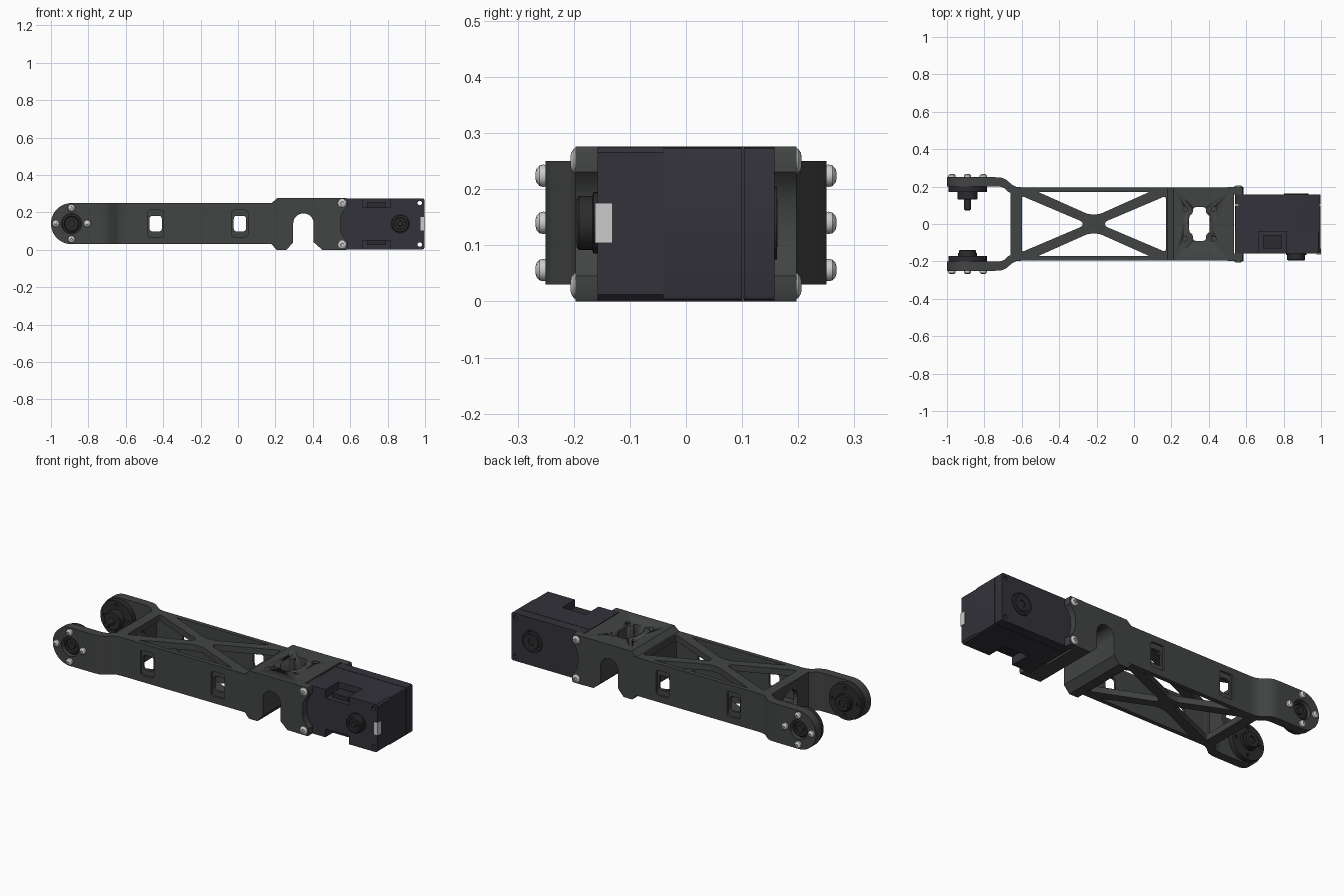
import bpy, bmesh, math
from mathutils import Matrix, Vector

if "Cube" in bpy.data.objects:
    bpy.data.objects.remove(bpy.data.objects["Cube"])

def material(name, col):
    m = bpy.data.materials.new(name)
    m.diffuse_color = (*col, 1)
    m.use_nodes = True
    m.node_tree.nodes["Principled BSDF"].inputs["Base Color"].default_value = m.diffuse_color
    return m

FRAME = material("frame_grey", (0.055, 0.057, 0.057))
DARK = material("motor_black", (0.034, 0.032, 0.042))
BLACK = material("hub_black", (0.025, 0.025, 0.028))
STEEL = material("steel", (0.55, 0.55, 0.54))

AXES = {  # local (a, b, depth) to world
    'x': Matrix(((0, 0, 1), (1, 0, 0), (0, 1, 0))),
    'y': Matrix(((1, 0, 0), (0, 0, 1), (0, 1, 0))),
    'z': Matrix.Identity(3)}

def finish(name, bm, mat):
    bmesh.ops.remove_doubles(bm, verts=bm.verts, dist=1e-5)
    bmesh.ops.recalc_face_normals(bm, faces=bm.faces)
    me = bpy.data.meshes.new(name)
    bm.to_mesh(me)
    bm.free()
    me.materials.append(mat)
    me.shade_smooth()
    me.set_sharp_from_angle(angle=math.radians(30))
    ob = bpy.data.objects.new(name, me)
    bpy.context.collection.objects.link(ob)
    return ob

def extrude(name, outer, lo, hi, axis, mat=FRAME, holes=()):
    """Fill a 2D outline (with holes) and extrude it from lo to hi along an axis."""
    cu = bpy.data.curves.new(name, 'CURVE')
    cu.dimensions, cu.fill_mode, cu.extrude = '2D', 'BOTH', abs(hi - lo) / 2
    for loop in (outer, *holes):
        sp = cu.splines.new('POLY')
        sp.points.add(len(loop) - 1)
        for p, q in zip(sp.points, loop):
            p.co = (q[0], q[1], 0, 1)
        sp.use_cyclic_u = True
    tmp = bpy.data.objects.new("tmp", cu)
    bpy.context.collection.objects.link(tmp)
    me = bpy.data.meshes.new_from_object(tmp.evaluated_get(bpy.context.evaluated_depsgraph_get()))
    bm = bmesh.new()
    bm.from_mesh(me)
    for v in bm.verts:
        v.co = AXES[axis] @ (v.co + Vector((0, 0, (lo + hi) / 2)))
    bpy.data.objects.remove(tmp)
    bpy.data.meshes.remove(me)
    return finish(name, bm, mat)

def lathe(name, prof, c, s, mat, n=32):
    """Spin (radius, height) points about the y axis, heights going in direction s."""
    bm = bmesh.new()
    rings = [[bm.verts.new((c[0] + r * math.cos(k * math.tau / n), c[1] + s * h,
                            c[2] + r * math.sin(k * math.tau / n))) for k in range(n)] for r, h in prof]
    for a, b in zip(rings, rings[1:]):
        for k in range(n):
            j = (k + 1) % n
            bm.faces.new((a[k], a[j], b[j], b[k]))
    bm.faces.new(rings[0])
    bm.faces.new(rings[-1])
    return finish(name, bm, mat)

def fillet(pts, r, n=4):
    out, m = [], len(pts)
    for i in range(m):
        p, a, b = Vector(pts[i]), Vector(pts[i - 1]), Vector(pts[(i + 1) % m])
        p0 = p + (a - p).normalized() * min(r, (a - p).length * .49)
        p1 = p + (b - p).normalized() * min(r, (b - p).length * .49)
        for k in range(n + 1):
            t = k / n
            out.append(tuple(p0 * (1 - t) ** 2 + p * 2 * t * (1 - t) + p1 * t * t))
    return out

def arc(x, y, r, a0, a1, n):
    return [(x + r * math.cos(math.radians(a0 + (a1 - a0) * k / n)),
             y + r * math.sin(math.radians(a0 + (a1 - a0) * k / n))) for k in range(n + 1)]

def circle(x, y, r, n=24):
    return arc(x, y, r, 0, 360, n)[:-1]

def rect(x0, x1, y0, y1):
    return [(x0, y0), (x1, y0), (x1, y1), (x0, y1)]

def screw(name, x, y, z, s, r=0.02, h=0.018):
    lathe(name, [(r * .9, -.004), (r, .2 * h), (r * .93, .6 * h), (r * .65, .9 * h), (r * .35, h),
                 (r * .3, h * .6)], (x, y, z), s, STEEL, 16)

ZC, HX, TX = 0.14, -0.89, -0.215   # hub height, hub x, truss centre x

# Truss plates, top and bottom
tri = []
for s in (-1, 1):
    tri.append(fillet([(TX + s * .385, -.15), (TX + s * .385, .15), (TX + s * .06, .012), (TX + s * .06, -.012)], .015))
    tri.append(fillet([(TX - .31, s * .177), (TX + .31, s * .177), (TX + .03, s * .052), (TX - .03, s * .052)], .015))
for nm, z in (("bottom", .03), ("top", .215)):
    extrude(nm + "_truss", rect(-.66, .21, -.19, .19), z, z + .035, 'z', holes=tri)

# End wall behind the fork
extrude("fork_wall", rect(-.18, .18, .032, .248), -.66, -.635, 'x', holes=[circle(0, ZC, .07)])

# Motor bracket block with cross channel
block_side = [(.18, .03), (.205, 0), (.26, 0), (.295, .04)] + arc(.35, .14, .055, 180, 0, 16) + \
             [(.405, .04), (.45, 0), (.535, 0), (.535, .276), (.21, .276), (.18, .25)]
block = extrude("bracket_block", block_side, -.195, .195, 'y')
slot = fillet([(.315, -.09), (.385, -.09), (.385, -.055), (.405, -.045), (.405, .045), (.385, .055),
               (.385, .09), (.315, .09), (.315, .055), (.295, .045), (.295, -.045), (.315, -.055)], .018)
cutters = [extrude("slot_cutter", slot, .1, .4, 'z')]
cutters += [extrude("hole_cutter", circle(.35 + i * .077, j * .08, .013, 16), .23, .4, 'z')
            for i in (-1, 1) for j in (-1, 1)]
for c in cutters:
    c.hide_render = True
    md = block.modifiers.new("cut", 'BOOLEAN')
    md.operation, md.object, md.solver = 'DIFFERENCE', c, 'EXACT'
cut = bpy.data.meshes.new_from_object(block.evaluated_get(bpy.context.evaluated_depsgraph_get()))
block.modifiers.clear()
block.data = cut
for c in cutters:
    bpy.data.objects.remove(c)

for s, side in ((-1, "front"), (1, "back")):
    # Side walls with stepped windows
    for nm, y0, y1, dx, dz in (("wall", .184, .196, .043, .072), ("wall_lining", .171, .184, .033, .042)):
        wins = [fillet(rect(TX + k * .225 - dx, TX + k * .225 + dx, ZC - dz, ZC + dz), .018) for k in (-1, 1)]
        extrude(f"{side}_{nm}", rect(-.63, .2, .03, .25), s * y0, s * y1, 'y', holes=wins)
    # Fork arm: bend and rounded end
    bend = [(-.74, .25), (-.71, .248), (-.685, .238), (-.65, .209), (-.63, .199), (-.6, .196),
            (-.6, .171), (-.65, .165), (-.67, .17), (-.69, .19), (-.71, .199), (-.74, .2)]
    extrude(side + "_arm_bend", [(x, s * y) for x, y in bend], .03, .25, 'z')
    extrude(side + "_arm_end", arc(HX, ZC, .11, 90, 270, 28) + [(-.74, .03), (-.74, .25)],
            s * .2, s * .25, 'y', holes=[circle(HX, ZC, .055, 32)])
    # Hub disc, boss and its screws
    dots = [circle(HX + .078 * math.cos(a), ZC + .078 * math.sin(a), .01, 12)
            for a in [k * math.pi / 2 for k in range(4)]]
    extrude(side + "_hub_disc", circle(HX, ZC, .103, 40), s * .17, s * .2, 'y', BLACK, dots)
    lathe(side + "_hub_boss", [(.05, 0), (.05, .075), (.04, .08), (.036, .07), (.02, .07), (.02, .085), (.008, .085)],
          (HX, s * .155, ZC), s, BLACK)
    for k in range(4):
        a = k * math.pi / 2
        screw(side + "_hub_screw", HX + .084 * math.cos(a), s * .25, ZC + .084 * math.sin(a), s)
    # Motor mounting ear
    ear = [(.5, 0), (.58, 0), (.585, .01), (.585, .045), (.57, .06), (.552, .09), (.546, .138),
           (.552, .186), (.57, .216), (.585, .231), (.585, .266), (.58, .276), (.5, .276)]
    extrude(side + "_ear", ear, s * .158, s * .197, 'y')
    for z in (.028, .25):
        screw(side + "_ear_screw", .557, s * .19, z, s, .024, .016)

# Hub inner ends: long shaft at the back, short boss at the front
lathe("back_shaft", [(.053, .17), (.053, .135), (.048, .13), (.018, .13), (.018, .078), (.014, .073)],
      (HX, 0, ZC), 1, BLACK)
lathe("front_boss", [(.045, .17), (.045, .142), (.04, .138), (.02, .138), (.02, .15)], (HX, 0, ZC), -1, BLACK)

# Motor body in three slabs around a core, front slab notched for plugs
holes = [circle(.972, z, .012, 16) for z in (.028, .25)]
body = fillet(rect(.54, .997, .002, .275), .01, 2)
notched = [(.54, .002), (.665, .002), (.665, .05), (.815, .05), (.815, .002), (.987, .002), (.997, .012),
           (.997, .265), (.987, .275), (.815, .275), (.815, .227), (.665, .227), (.665, .275), (.54, .275)]
extrude("motor_front", notched, -.158, -.04, 'y', DARK, holes)
extrude("motor_middle", body, -.04, .1, 'y', DARK, holes)
extrude("motor_core", rect(.56, .993, .006, .271), .09, .11, 'y', DARK, holes)
extrude("motor_back", body, .103, .158, 'y', DARK, holes)

# Plug sockets in the notches
for nm, z in (("bottom_socket", .025), ("top_socket", .227)):
    extrude(nm, rect(.69, .79, z, z + .025), -.13, -.06, 'y', BLACK)

# Motor output horn, rear bearing and cable tab
lathe("output_horn", [(.055, 0), (.055, .008), (.048, .01), (.048, .034), (.043, .038), (.032, .038),
                      (.03, .028), (.016, .028), (.014, .036), (.006, .036)], (.867, -.157, ZC), -1, BLACK)
lathe("rear_bearing", [(.065, 0), (.065, .005), (.058, .005), (.056, .002), (.045, .002), (.043, .006), (.02, .006),
                       (.018, .003)], (.867, .157, ZC), 1, BLACK)
extrude("cable_tab", rect(.975, 1.0, .104, .175), -.162, -.131, 'y', STEEL)
